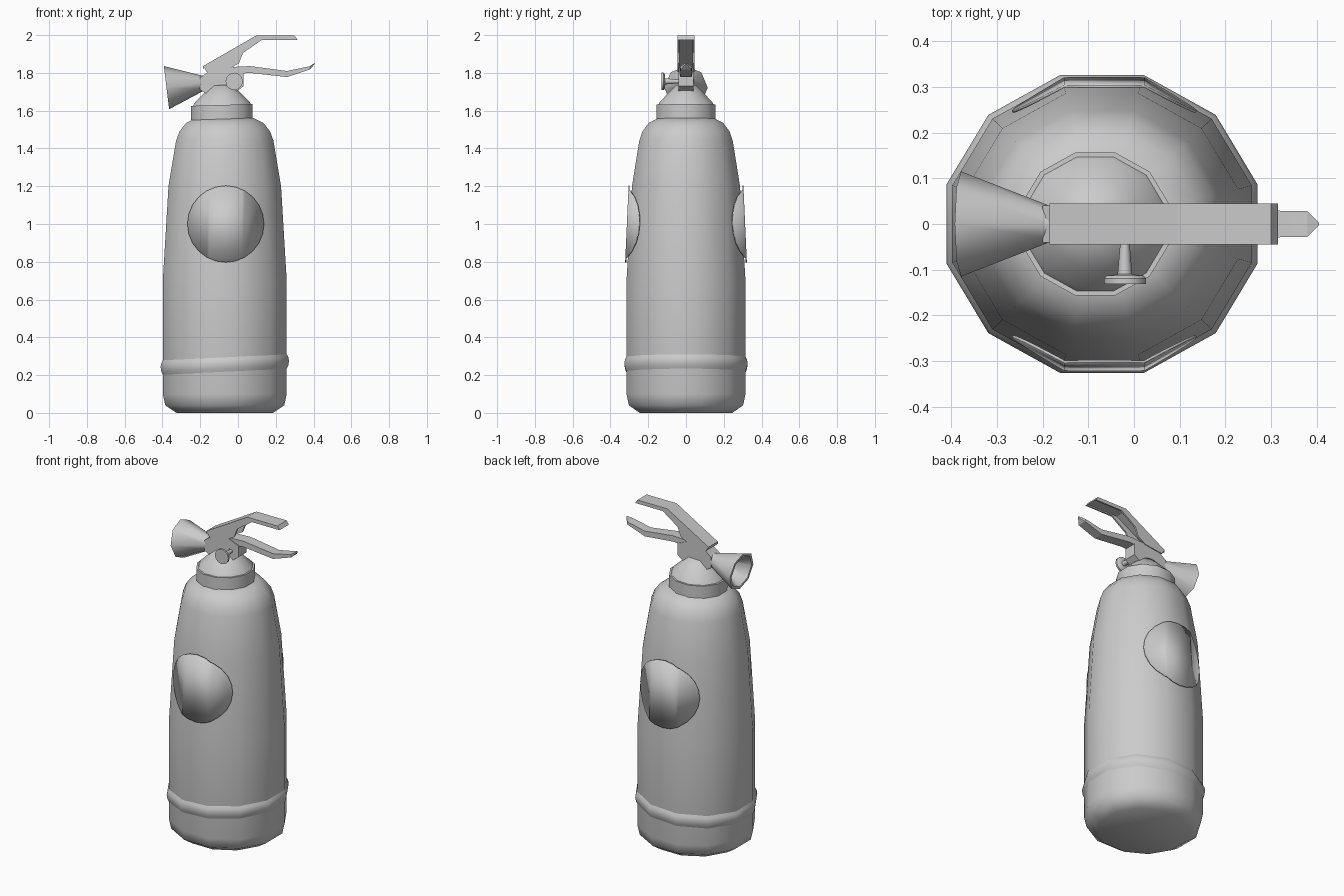
import bpy, bmesh
from math import sin, cos, pi, radians
from mathutils import Matrix, Vector

if "Cube" in bpy.data.objects:
    bpy.data.objects.remove(bpy.data.objects["Cube"])

grey = bpy.data.materials.new("plain_grey")
grey.use_nodes = True
colour = (0.6, 0.6, 0.6, 1)
grey.diffuse_color = colour
grey.node_tree.nodes["Principled BSDF"].inputs["Base Color"].default_value = colour

AXIS = -0.07     # x of the tank axis
SQUASH = 0.96    # tank is slightly narrower front to back


def finish(name, bm, angle=50):
    bmesh.ops.recalc_face_normals(bm, faces=bm.faces[:])
    me = bpy.data.meshes.new(name)
    bm.to_mesh(me)
    bm.free()
    ob = bpy.data.objects.new(name, me)
    bpy.context.collection.objects.link(ob)
    me.materials.append(grey)
    bpy.ops.object.select_all(action='DESELECT')
    ob.select_set(True)
    bpy.context.view_layer.objects.active = ob
    bpy.ops.object.shade_smooth_by_angle(angle=radians(angle))
    return ob


def lathe(name, profile, place, sides=12, turn=0.0, closed=False, angle=50):
    """Spin (radius, height) pairs; place maps local points to the model."""
    bm = bmesh.new()
    rings = []
    for r, h in profile:
        rings.append([bm.verts.new(place(Vector((r * cos(turn + 2 * pi * i / sides),
                                                 r * sin(turn + 2 * pi * i / sides), h))))
                      for i in range(sides)])
    pairs = list(zip(rings, rings[1:]))
    if closed:
        pairs.append((rings[-1], rings[0]))
    for a, b in pairs:
        for i in range(sides):
            j = (i + 1) % sides
            bm.faces.new((a[i], a[j], b[j], b[i]))
    if not closed:
        bm.faces.new(rings[0])
        bm.faces.new(rings[-1])
    return finish(name, bm, angle)


def upright(x, tilt=0.0):
    grow = 1 / cos(pi / 12)    # radii are given across the flats
    return lambda p: Vector((x + p.x * grow, p.y * grow * SQUASH, p.z + tilt * p.x))


def extrude_side(name, outline, half, centre=0.0):
    """Plate with an outline in x and z, thick along y."""
    bm = bmesh.new()
    face = bm.faces.new([bm.verts.new((x, centre - half, z)) for x, z in outline])
    out = bmesh.ops.extrude_face_region(bm, geom=[face])
    bmesh.ops.translate(bm, vec=(0, 2 * half, 0),
                        verts=[g for g in out["geom"] if isinstance(g, bmesh.types.BMVert)])
    return finish(name, bm, 25)


# Tank, base band, collar and valve cone
lathe("tank", [(.255, 0), (.315, .04), (.328, .1), (.328, .7), (.298, 1.2), (.258, 1.44),
               (.24, 1.49), (.205, 1.535), (.155, 1.56)], upright(AXIS), turn=pi / 12)
lathe("base_band", [(.322, .205), (.336, .235), (.34, .26), (.336, .28), (.322, .305)],
      upright(AXIS, .05), turn=pi / 12)
lathe("collar", [(.163, 1.555), (.163, 1.63)], upright(-.085, .03), turn=pi / 12, angle=40)
lathe("valve_cone", [(.155, 1.625), (.145, 1.645), (.1, 1.69), (.055, 1.735)],
      upright(-.085, .03), turn=pi / 12)

# Round labels folded around the front and back of the tank
for side, name in ((-1, "front_label"), (1, "back_label")):
    bm = bmesh.new()
    bmesh.ops.create_circle(bm, cap_ends=True, segments=24, radius=.203,
                            matrix=Matrix.Rotation(pi / 2, 4, 'X'))
    for fold in (-.088, .088):
        bmesh.ops.bisect_plane(bm, geom=bm.verts[:] + bm.edges[:] + bm.faces[:],
                               plane_co=(fold, 0, 0), plane_no=(1, 0, 0))
    for v in bm.verts:
        depth = .313 - .045 * v.co.z - .56 * max(0, abs(v.co.x) - .088)
        v.co = (v.co.x + AXIS + .005, side * depth, v.co.z + 1.0)
    label = finish(name, bm)
    solid = label.modifiers.new("thickness", 'SOLIDIFY')
    solid.thickness = .006

# Hollow horn, tipped slightly down
horn_tilt = Matrix.Rotation(radians(-97), 4, 'Y')
horn_tip = Vector((-.19, 0, 1.745))
lathe("horn", [(.042, 0), (.115, .19), (.098, .19), (.035, .05)],
      lambda p: horn_tip + horn_tilt @ p, sides=8, closed=True, angle=50)
lathe("horn_throat", [(.042, -.16), (.04, .06)],
      lambda p: horn_tip + horn_tilt @ p, sides=8)

# Valve body
extrude_side("valve_body", [(-.2, 1.71), (-.2, 1.775), (-.165, 1.80), (-.15, 1.82), (-.04, 1.83),
                            (.03, 1.80), (.03, 1.73), (-.01, 1.70), (-.15, 1.68)], .04)

# Upper lever: folded channel, made of a top strip and two side walls
top = [(-.185, 1.836), (.095, 1.997), (.30, 1.997), (.315, 1.975)]
under = [(.3, 1.975), (.127, 1.975), (.026, 1.905), (.005, 1.85), (-.05, 1.82), (-.165, 1.805)]
inner = [(x, z - .014) for x, z in reversed(top[:3])]
extrude_side("upper_lever_top", top + inner, .045)
for s, name in ((-1, "upper_lever_right_wall"), (1, "upper_lever_left_wall")):
    extrude_side(name, top + under, .005, s * .04)

# Lower lever: tapers to a point
lower = [(-.06, 1.83, 1.79), (.063, 1.836, 1.80), (.26, 1.81, 1.778),
         (.38, 1.835, 1.818), (.405, 1.853, 1.845)]
bm = bmesh.new()
rows = []
for (x, hi, lo), w in zip(lower, (.035, .035, .03, .028, .003)):
    rows.append([bm.verts.new(c) for c in ((x, -w, lo), (x, w, lo), (x, w, hi), (x, -w, hi))])
for a, b in zip(rows, rows[1:]):
    for i in range(4):
        j = (i + 1) % 4
        bm.faces.new((a[i], a[j], b[j], b[i]))
bm.faces.new(rows[0])
bm.faces.new(rows[-1])
finish("lower_lever", bm, 20)

# Safety pin with a round head, pointing to the front
lathe("safety_pin", [(.01, .03), (.011, .05), (.016, .11), (.04, .113), (.046, .119), (.046, .131)],
      lambda p: Vector((-.02 + p.x, -p.z, 1.755 + p.y)), sides=12, angle=40)
